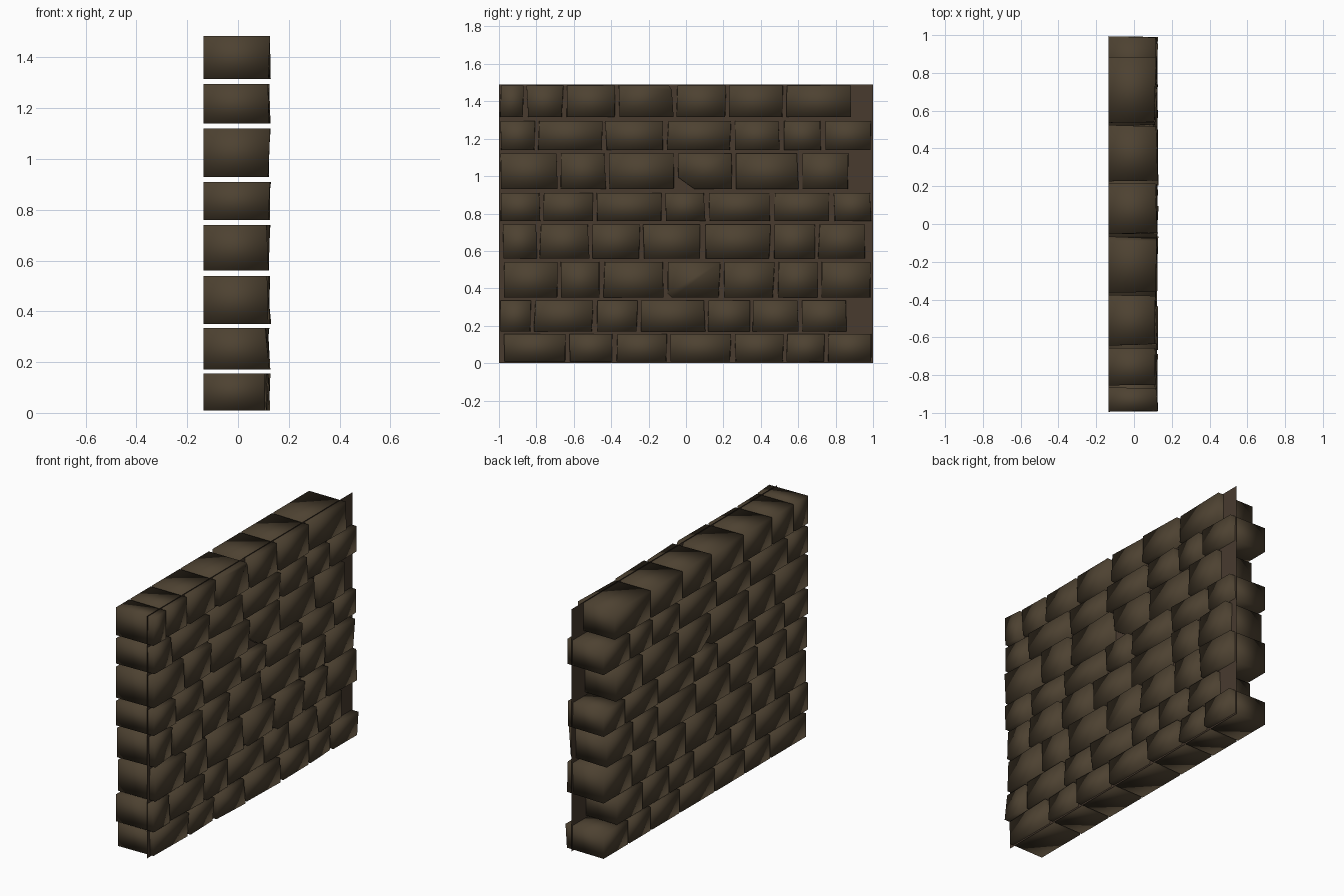
import bpy, bmesh, random
from mathutils import Vector

if "Cube" in bpy.data.objects:
    bpy.data.objects.remove(bpy.data.objects["Cube"])
random.seed(4)


def make_material(name, color):
    mat = bpy.data.materials.new(name)
    mat.use_nodes = True
    mat.diffuse_color = color
    bsdf = mat.node_tree.nodes["Principled BSDF"]
    bsdf.inputs["Base Color"].default_value = color
    bsdf.inputs["Roughness"].default_value = 0.9
    return mat


stone = make_material("brown stone", (0.075, 0.054, 0.031, 1))
mortar = make_material("dark mortar", (0.065, 0.043, 0.028, 1))
BACK, GAP = -0.135, 0.006

# Courses from the ground up: bottom, top and joint positions in hundredths
courses = [
    (0.01, 0.155, (-98, -63, -38, -9, 25, 53, 75, 100)),
    (0.17, 0.335, (-100, -82, -49, -25, 11, 35, 61, 87)),
    (0.35, 0.54, (-98, -68, -45, -11, 19, 48, 71, 100)),
    (0.56, 0.74, (-99, -79, -51, -24, 9, 46, 70, 97)),
    (0.76, 0.91, (-100, -77, -49, -12, 11, 46, 78, 100)),
    (0.93, 1.12, (-100, -68, -42, -5, 26, 61, 88)),
    (1.14, 1.295, (-100, -80, -44, -11, 25, 51, 73, 100)),
    (1.315, 1.485, (-100, -86, -65, -37, -6, 22, 53, 89)),
]
# Chipped corners: (course, brick) -> side, up/down, chip width, chip height
chips = {(5, 3): (-1, -1, 0.09, 0.065), (2, 3): (-1, -1, 0.03, 0.03),
         (7, 3): (1, 1, 0.025, 0.04)}


def brick(name, y0, y1, z0, z1, chip):
    """A block with a flat back and an uneven face."""
    bm = bmesh.new()
    bmesh.ops.create_cube(bm, size=1)
    tilt = random.uniform(0.108, 0.122)
    for v in bm.verts:
        front, side, up = v.co.x > 0, v.co.y > 0, v.co.z > 0
        v.co = (BACK, y1 if side else y0, z1 if up else z0)
        if front:
            v.co.x = tilt + random.uniform(-0.01, 0.01)
            inset = random.uniform(0, 0.012)
            v.co.y += -inset if side else inset
    if chip:
        side, up, width, height = chip
        corner = Vector((0, y1 if side > 0 else y0, z1 if up > 0 else z0))
        normal = Vector((0, side * height, up * width))
        cut = bmesh.ops.bisect_plane(
            bm, geom=bm.verts[:] + bm.edges[:] + bm.faces[:],
            plane_co=corner - Vector((0, side * width, 0)),
            plane_no=normal.normalized(), clear_outer=True)
        edges = [e for e in cut["geom_cut"] if isinstance(e, bmesh.types.BMEdge)]
        bmesh.ops.contextual_create(bm, geom=edges)
    bmesh.ops.recalc_face_normals(bm, faces=bm.faces)
    for f in bm.faces:
        f.smooth = True
    mesh = bpy.data.meshes.new(name)
    bm.to_mesh(mesh)
    bm.free()
    mesh.materials.append(stone)
    bpy.context.collection.objects.link(bpy.data.objects.new(name, mesh))


# Bricks
for c, (z0, z1, joints) in enumerate(courses):
    for b, (start, end) in enumerate(zip(joints, joints[1:])):
        y0 = max(start / 100 + GAP, -0.995)
        y1 = min(end / 100 - GAP, 0.995)
        brick(f"brick_{c + 1}_{b + 1}", y0, y1, z0, z1, chips.get((c, b)))

# Mortar sheet set just behind the brick faces
mesh = bpy.data.meshes.new("mortar_sheet")
x, top = 0.08, 1.49
mesh.from_pydata([(x, -1, 0), (x, 1, 0), (x, 1, top), (x, -1, top)], [], [(0, 1, 2, 3)])
mesh.materials.append(mortar)
bpy.context.collection.objects.link(bpy.data.objects.new("mortar_sheet", mesh))
